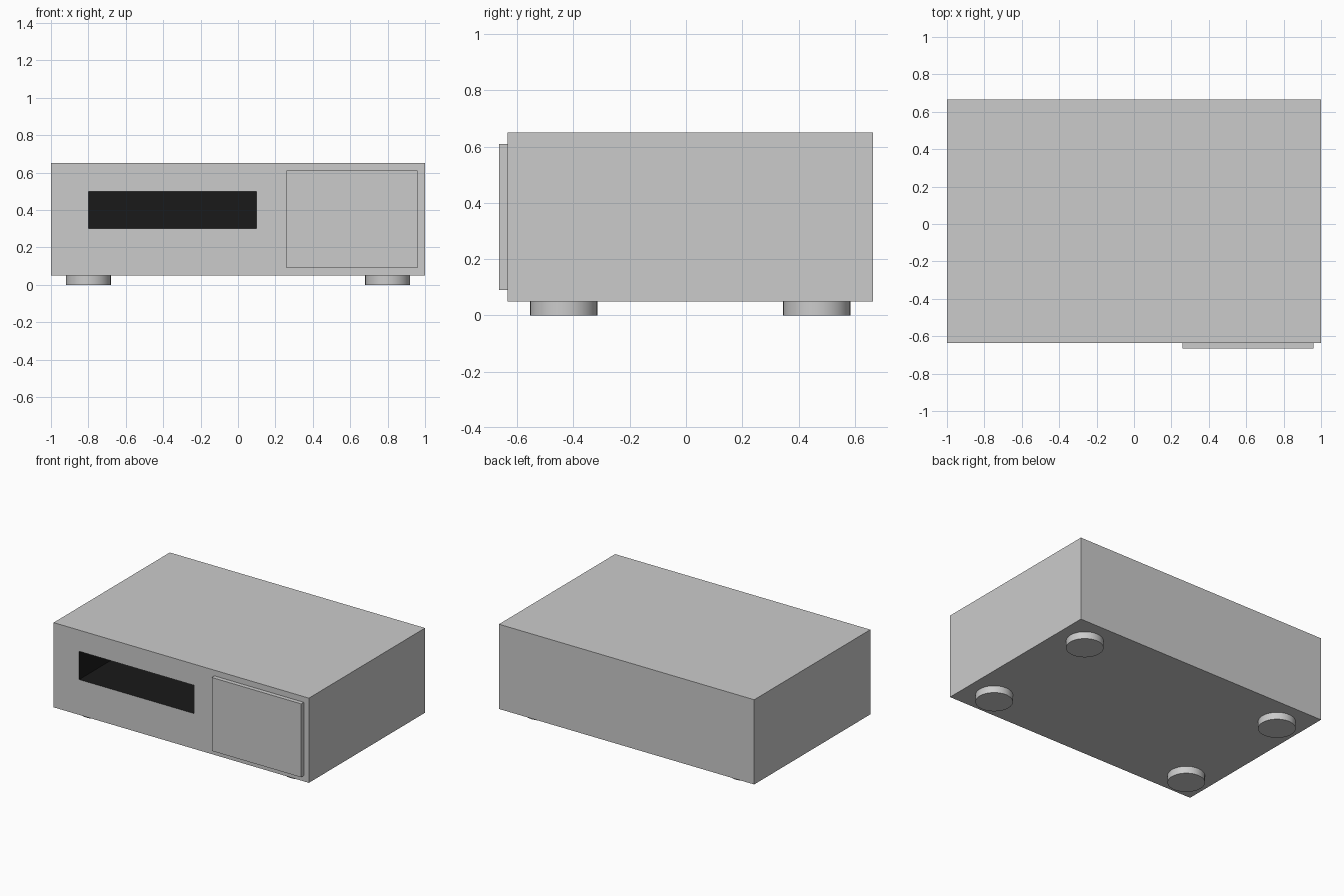
import bpy, bmesh

if "Cube" in bpy.data.objects:
    bpy.data.objects.remove(bpy.data.objects["Cube"])


def box(name, lo, hi):
    bm = bmesh.new()
    bmesh.ops.create_cube(bm, size=1)
    for v in bm.verts:
        v.co = [hi[i] if v.co[i] > 0 else lo[i] for i in range(3)]
    mesh = bpy.data.meshes.new(name)
    bm.to_mesh(mesh)
    bm.free()
    obj = bpy.data.objects.new(name, mesh)
    bpy.context.collection.objects.link(obj)
    return obj


dark = bpy.data.materials.new("slot_black")
dark.diffuse_color = (0.01, 0.01, 0.01, 1)
dark.use_nodes = True
dark.node_tree.nodes["Principled BSDF"].inputs["Base Color"].default_value = dark.diffuse_color
grey = bpy.data.materials.new("casing_grey")
grey.diffuse_color = (0.8, 0.8, 0.8, 1)
grey.use_nodes = True
grey.node_tree.nodes["Principled BSDF"].inputs["Base Color"].default_value = grey.diffuse_color

# Casing with a dark recessed slot in the front
casing = box("casing", (-1, -0.635, 0.05), (1, 0.665, 0.65))
casing.data.materials.append(grey)
cutter = box("slot_cutter", (-0.8, -0.75, 0.3), (0.1, -0.235, 0.5))
cutter.data.materials.append(dark)
cutter.hide_render = True
cutter.hide_set(True)
cut = casing.modifiers.new("slot", "BOOLEAN")
cut.operation = "DIFFERENCE"
cut.solver = "EXACT"
cut.material_mode = "TRANSFER"
cut.object = cutter

# Raised control panel
panel = box("control_panel", (0.26, -0.665, 0.09), (0.96, -0.635, 0.61))

# Round feet
for x, side in ((-0.8, "left"), (0.8, "right")):
    for y, end in ((-0.435, "front"), (0.465, "back")):
        bpy.ops.mesh.primitive_cylinder_add(vertices=32, radius=0.12, depth=0.05,
                                            location=(x, y, 0.025))
        foot = bpy.context.object
        foot.name = f"foot_{end}_{side}"
        bpy.ops.object.shade_smooth_by_angle()
